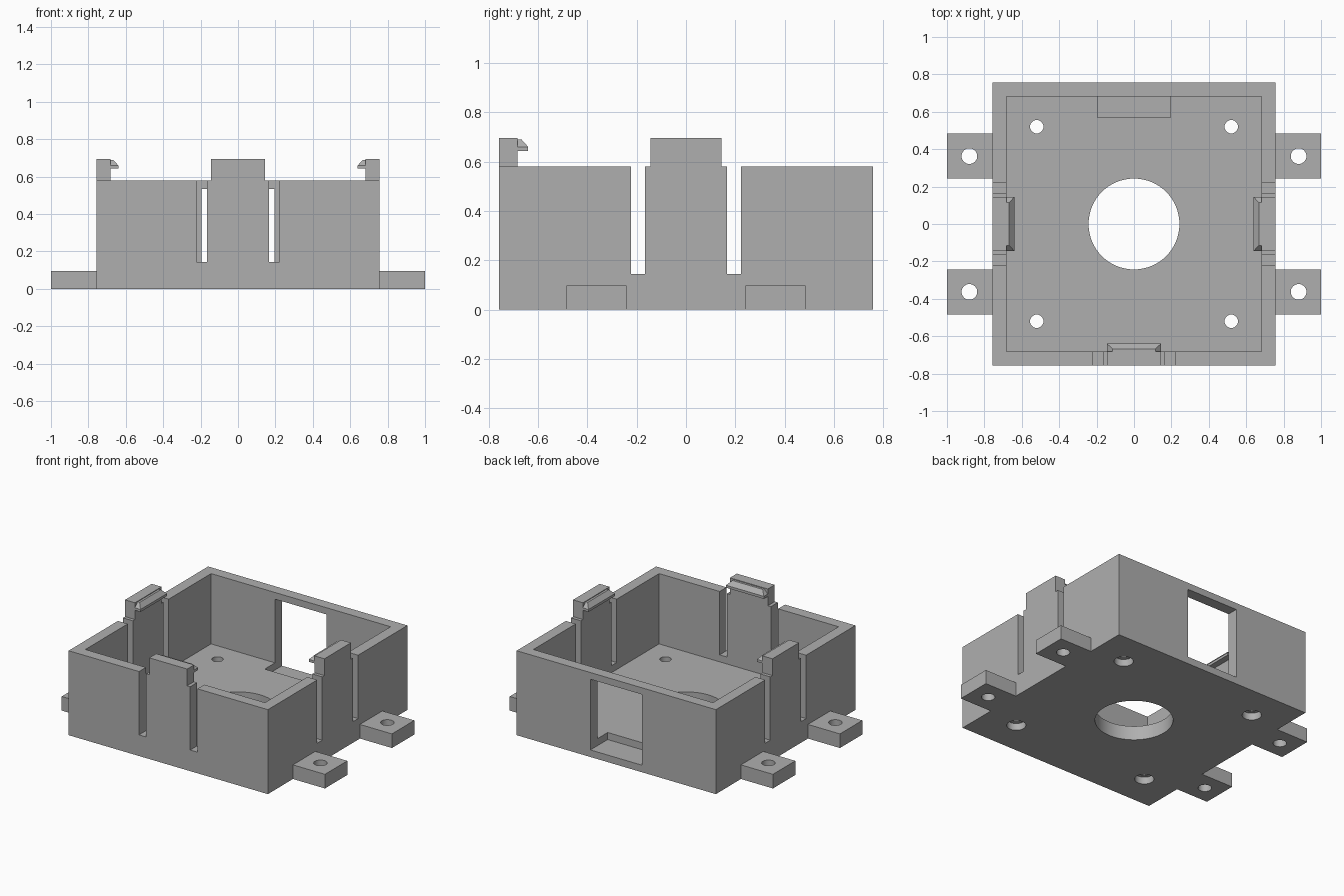
import bpy, bmesh, math
from mathutils import Matrix

cube = bpy.data.objects.get("Cube")
if cube:
    bpy.data.objects.remove(cube, do_unlink=True)

grey = bpy.data.materials.new("plain grey")
grey.use_nodes = True
grey.diffuse_color = (0.43, 0.43, 0.43, 1)
grey.node_tree.nodes["Principled BSDF"].inputs["Base Color"].default_value = grey.diffuse_color

HALF, INNER, RIM = 0.757, 0.682, 0.58
FLOOR = 0.097
SLOT_IN, SLOT_OUT = 0.167, 0.222
TOP = 0.695


def finish(name, bm):
    bmesh.ops.recalc_face_normals(bm, faces=bm.faces)
    mesh = bpy.data.meshes.new(name)
    bm.to_mesh(mesh)
    bm.free()
    mesh.materials.append(grey)
    obj = bpy.data.objects.new(name, mesh)
    bpy.context.collection.objects.link(obj)
    return obj


def box(name, x, y, z):
    """Box from three (low, high) ranges."""
    bm = bmesh.new()
    bmesh.ops.create_cube(bm, size=1)
    for v in bm.verts:
        v.co = [lo + (c + 0.5) * (hi - lo) for c, (lo, hi) in zip(v.co, (x, y, z))]
    return finish(name, bm)


def cylinder(name, x, y, z, r, sides=32):
    bm = bmesh.new()
    bmesh.ops.create_cone(bm, cap_ends=True, segments=sides, radius1=r, radius2=r,
                          depth=z[1] - z[0],
                          matrix=Matrix.Translation((x, y, sum(z) / 2)))
    return finish(name, bm)


def cut(target, cutter):
    cutter.hide_render = True
    mod = target.modifiers.new("cut", 'BOOLEAN')
    mod.operation = 'DIFFERENCE'
    mod.solver = 'EXACT'
    mod.object = cutter
    bpy.context.view_layer.objects.active = target
    bpy.ops.object.modifier_apply(modifier=mod.name)
    bpy.data.objects.remove(cutter, do_unlink=True)


def smooth(obj):
    bpy.ops.object.select_all(action='DESELECT')
    obj.select_set(True)
    bpy.context.view_layer.objects.active = obj
    bpy.ops.object.shade_smooth_by_angle(angle=math.radians(30))


# Open tray with a floor
case = box("case", (-HALF, HALF), (-HALF, HALF), (0, RIM))
cut(case, box("cavity", (-INNER, INNER), (-INNER, INNER), (FLOOR, 1)))

# Back window, reaching into the floor
cut(case, box("window", (-0.196, 0.196), (0.57, 0.9), (0.0485, 0.534)))

# Slots on both sides of the front and side clips
for s in (-1, 1):
    slot = sorted((s * SLOT_IN, s * SLOT_OUT))
    cut(case, box("front_slot", slot, (-0.9, -0.65), (0.145, 1)))
    for side in (-1, 1):
        cut(case, box("side_slot", sorted((side * 0.65, side * 0.9)), slot, (0.145, 1)))

# Large floor opening and counterbored screw holes
cut(case, cylinder("opening", 0, 0, (-0.1, 0.2), 0.243, 64))
for sx in (-1, 1):
    for sy in (-1, 1):
        cut(case, cylinder("screw_hole", sx * 0.52, sy * 0.52, (-0.1, 0.2), 0.036))
        cut(case, cylinder("counterbore", sx * 0.52, sy * 0.52, (-0.1, 0.0485), 0.06))
smooth(case)

# Mounting tabs
for sx, xname in ((-1, "right"), (1, "left")):
    for sy, yname in ((-1, "front"), (1, "back")):
        tab = box(f"{yname}_{xname}_tab", sorted((sx * HALF, sx)),
                  sorted((sy * 0.242, sy * 0.485)), (0, FLOOR))
        cut(tab, cylinder("tab_hole", sx * 0.88, sy * 0.363, (-0.1, 0.2), 0.042))
        smooth(tab)


# Snap clips: post with a lip, and a hipped wedge on the lip
def clip(side, angle):
    turn = Matrix.Rotation(angle, 4, 'Z')
    width = 0.144
    profile = [(HALF, RIM), (HALF, TOP), (INNER, TOP), (INNER, 0.66),
               (0.64, 0.66), (0.64, 0.643), (INNER, 0.643), (INNER, RIM)]
    bm = bmesh.new()
    face = bm.faces.new([bm.verts.new((x, -width, z)) for x, z in profile])
    out = bmesh.ops.extrude_face_region(bm, geom=[face])
    new = [g for g in out["geom"] if isinstance(g, bmesh.types.BMVert)]
    bmesh.ops.translate(bm, vec=(0, 2 * width, 0), verts=new)
    bm.transform(turn)
    finish(side + "_clip", bm)

    bm = bmesh.new()
    bmesh.ops.create_cube(bm, size=2)
    for v in bm.verts:
        high = v.co.z > 0
        tip = 0.667 if high else 0.64
        v.co = (INNER if v.co.x > 0 else tip,
                v.co.y * (0.115 if high else width),
                0.69 if high else 0.66)
    bm.transform(turn)
    finish(side + "_clip_wedge", bm)


clip("left", 0)
clip("right", math.pi)
clip("front", -math.pi / 2)
